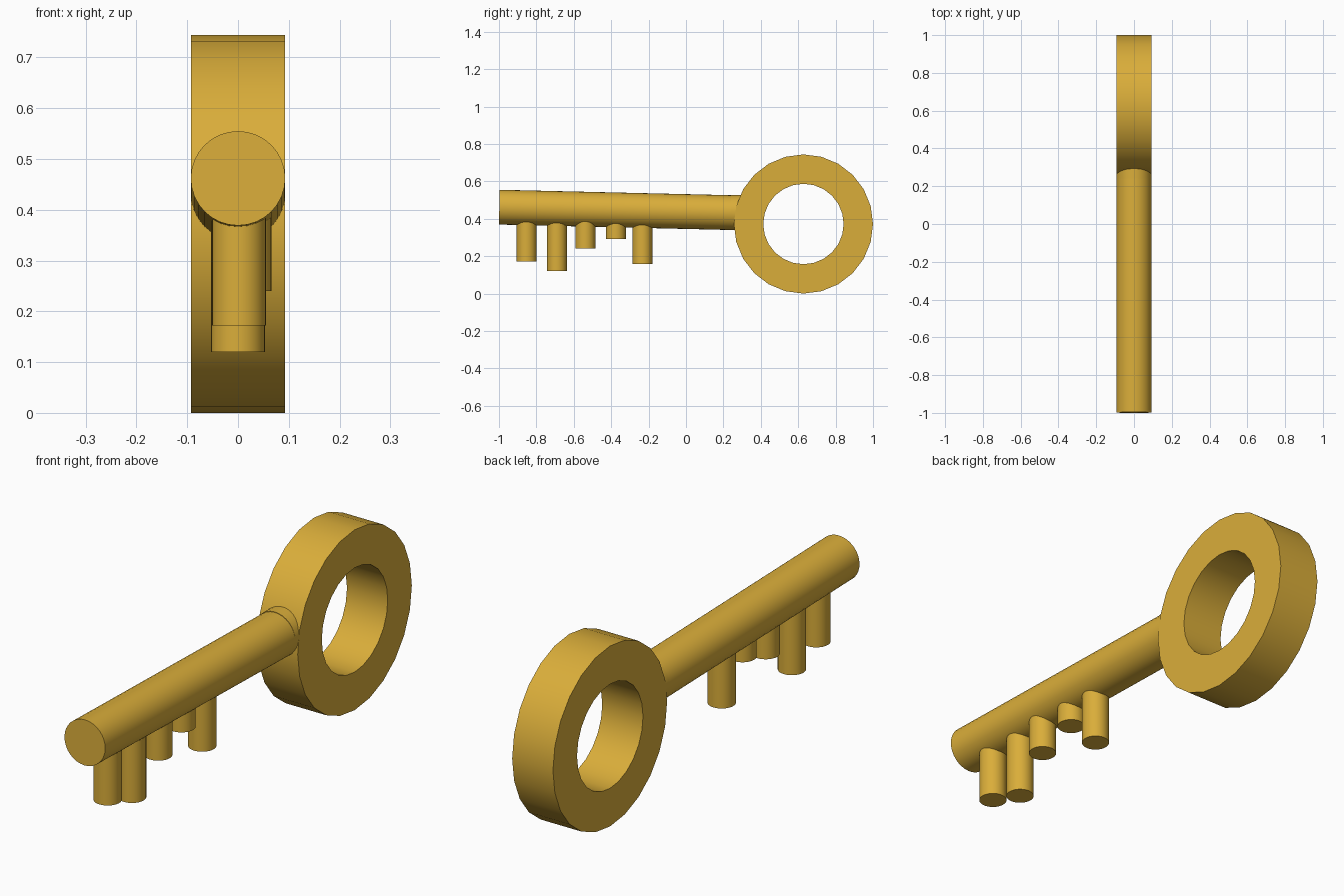
import bpy
import bmesh
import math
from mathutils import Vector

cube = bpy.data.objects.get("Cube")
if cube:
    bpy.data.objects.remove(cube, do_unlink=True)

brass = bpy.data.materials.new("brass")
brass.use_nodes = True
color = (0.70, 0.42, 0.042, 1)
brass.diffuse_color = color
brass.node_tree.nodes["Principled BSDF"].inputs["Base Color"].default_value = color


def finish(obj, name):
    obj.name = name
    obj.data.materials.append(brass)
    bpy.ops.object.select_all(action='DESELECT')
    obj.select_set(True)
    bpy.context.view_layer.objects.active = obj
    bpy.ops.object.shade_smooth_by_angle(angle=math.radians(35))


def rod(name, start, end, radius, sides=32):
    """Capped cylinder running between two points."""
    start, end = Vector(start), Vector(end)
    axis = end - start
    bpy.ops.mesh.primitive_cylinder_add(
        vertices=sides, radius=radius, depth=axis.length,
        location=(start + end) / 2,
        rotation=axis.to_track_quat('Z', 'Y').to_euler())
    finish(bpy.context.object, name)


def ring(name, center, outer, inner, half_width, sides=24):
    """Flat-sided ring: a rectangular profile swept around the x axis."""
    bm = bmesh.new()
    profile = [(-half_width, inner), (half_width, inner),
               (half_width, outer), (-half_width, outer)]
    loops = []
    for i in range(sides):
        a = math.tau * i / sides
        loops.append([bm.verts.new((x, r * math.cos(a), r * math.sin(a)))
                      for x, r in profile])
    for i in range(sides):
        a, b = loops[i], loops[(i + 1) % sides]
        for j in range(4):
            k = (j + 1) % 4
            bm.faces.new((a[j], a[k], b[k], b[j]))
    bmesh.ops.recalc_face_normals(bm, faces=bm.faces)
    mesh = bpy.data.meshes.new(name)
    bm.to_mesh(mesh)
    bm.free()
    obj = bpy.data.objects.new(name, mesh)
    obj.location = center
    bpy.context.collection.objects.link(obj)
    finish(obj, name)


# Bow (handle ring)
ring("bow_ring", (0, 0.628, 0.372), 0.372, 0.215, 0.093)

# Slightly sloping shaft and the short collar joining it to the bow
rod("shaft", (0, -0.998, 0.462), (0, 0.28, 0.432), 0.093)
rod("collar", (0, 0.24, 0.435), (0, 0.32, 0.435), 0.093)

# Teeth hanging under the shaft: x, y, bottom height
teeth = [(0.002, -0.852, 0.172), (0, -0.69, 0.12), (0.013, -0.538, 0.24),
         (0.005, -0.375, 0.292), (0, -0.233, 0.157)]
for i, (x, y, bottom) in enumerate(teeth, 1):
    rod(f"tooth_{i}", (x, y, bottom), (x, y, 0.45), 0.053)
